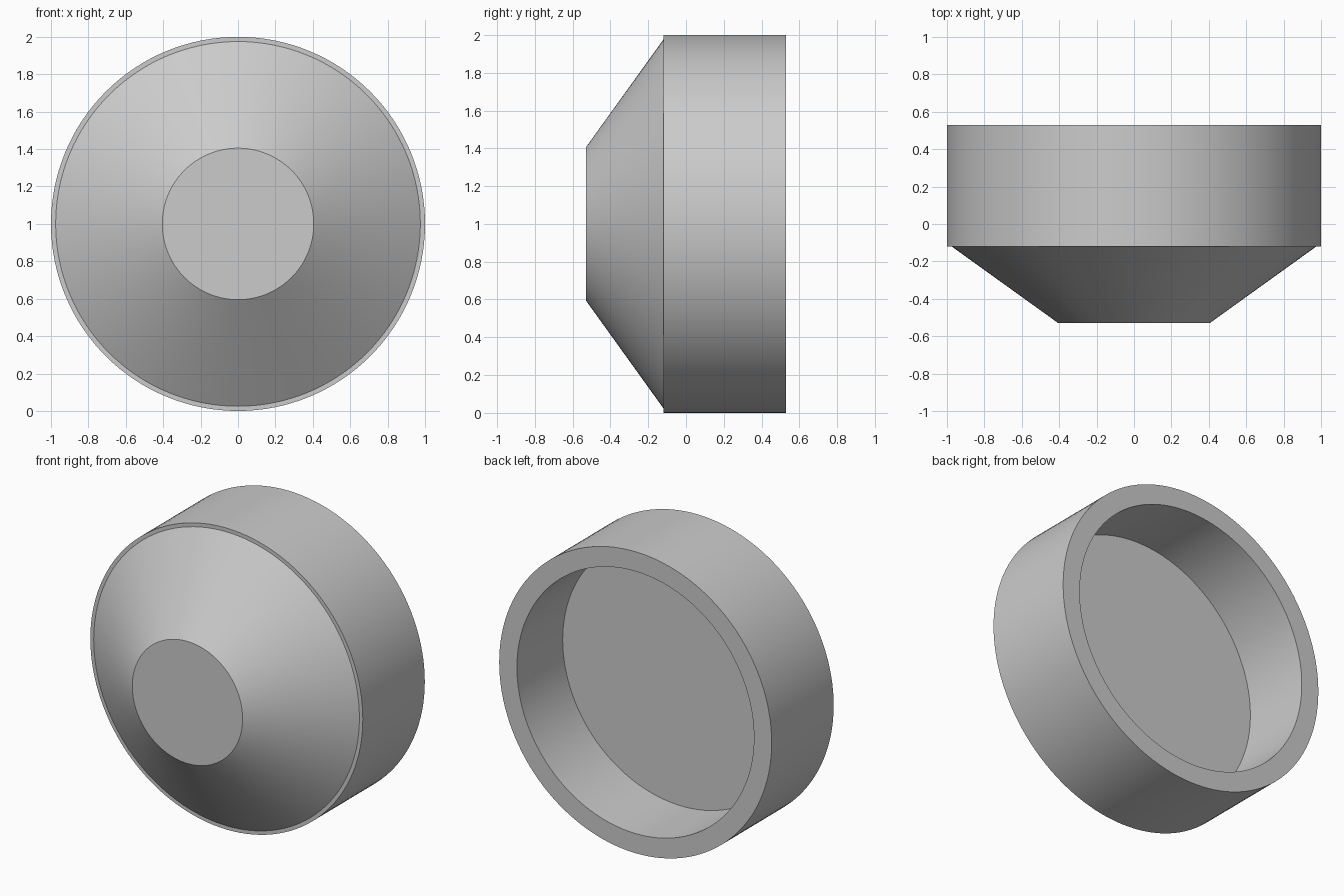
import bpy
import bmesh
from math import cos, sin, tau, radians

cube = bpy.data.objects.get("Cube")
if cube:
    bpy.data.objects.remove(cube, do_unlink=True)

SEGMENTS = 128
CENTRE_Z = 1.0

# Plain grey material
grey = bpy.data.materials.new("plain grey")
grey.use_nodes = True
colour = (0.6, 0.6, 0.6, 1)
grey.diffuse_color = colour
shader = next(n for n in grey.node_tree.nodes if n.type == "BSDF_PRINCIPLED")
shader.inputs["Base Color"].default_value = colour


def turned_part(name, profile, material):
    """Revolve (radius, y) points about the y axis and cap both ends."""
    bm = bmesh.new()
    rings = []
    for radius, y in profile:
        angles = [tau * i / SEGMENTS for i in range(SEGMENTS)]
        rings.append([bm.verts.new((radius * cos(a), y, CENTRE_Z + radius * sin(a)))
                      for a in angles])
    for a, b in zip(rings, rings[1:]):
        for i in range(SEGMENTS):
            j = (i + 1) % SEGMENTS
            bm.faces.new((a[i], a[j], b[j], b[i]))
    bm.faces.new(rings[0])
    bm.faces.new(rings[-1])
    bmesh.ops.recalc_face_normals(bm, faces=bm.faces)
    mesh = bpy.data.meshes.new(name)
    bm.to_mesh(mesh)
    bm.free()
    mesh.materials.append(material)
    obj = bpy.data.objects.new(name, mesh)
    bpy.context.collection.objects.link(obj)
    bpy.ops.object.select_all(action="DESELECT")
    obj.select_set(True)
    bpy.context.view_layer.objects.active = obj
    bpy.ops.object.shade_smooth_by_angle(angle=radians(30))
    return obj


# Tapered nose, narrow front ledge, round wall, back rim and hollow cup
turned_part("tapered_cup", [
    (0.405, -0.53),
    (0.975, -0.12),
    (1.0, -0.12),
    (1.0, 0.53),
    (0.87, 0.53),
    (0.87, 0.05),
], grey)
